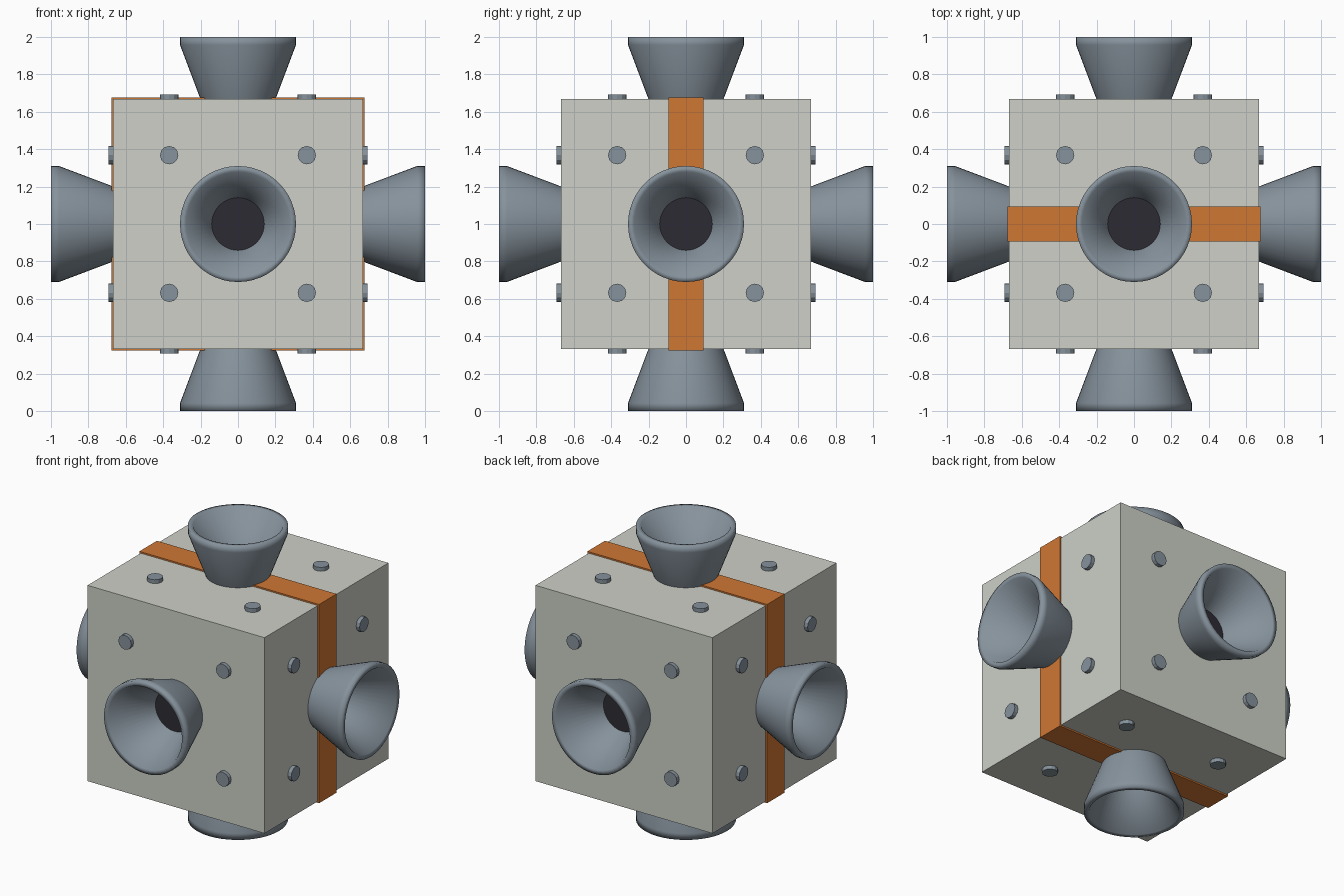
import bpy, bmesh, math
from mathutils import Matrix, Vector

if "Cube" in bpy.data.objects:
    bpy.data.objects.remove(bpy.data.objects["Cube"])


def material(name, rgb):
    m = bpy.data.materials.new(name)
    lin = [(c / 255 / 12.92) if c < 11 else ((c / 255 + 0.055) / 1.055) ** 2.4 for c in rgb]
    m.diffuse_color = (*lin, 1)
    m.use_nodes = True
    m.node_tree.nodes["Principled BSDF"].inputs["Base Color"].default_value = m.diffuse_color
    return m


BODY = material("pale grey", (205, 208, 199))
STEEL = material("blue grey", (134, 146, 156))
ORANGE = material("orange", (208, 119, 52))
DARK = material("dark throat", (45, 43, 52))

CENTRE = Vector((0, 0, 1))
HALF = 0.667


def finish(name, bm, mat, matrix=Matrix(), smooth=False):
    bmesh.ops.recalc_face_normals(bm, faces=bm.faces)
    me = bpy.data.meshes.new(name)
    bm.to_mesh(me)
    bm.free()
    me.materials.append(mat)
    for p in me.polygons:
        p.use_smooth = smooth
    ob = bpy.data.objects.new(name, me)
    ob.matrix_world = matrix
    bpy.context.collection.objects.link(ob)
    return ob


def box(name, size, mat):
    bm = bmesh.new()
    bmesh.ops.create_cube(bm, size=1)
    bmesh.ops.scale(bm, vec=size, verts=bm.verts)
    return finish(name, bm, mat, Matrix.Translation(CENTRE))


def disc(bm, radius, z0, z1, sides, x=0, y=0):
    bmesh.ops.create_cone(bm, cap_ends=True, segments=sides, radius1=radius, radius2=radius,
                          depth=z1 - z0, matrix=Matrix.Translation((x, y, (z0 + z1) / 2)))


def lathe(bm, profile, sides):
    rings = []
    for r, z in profile:
        rings.append([bm.verts.new((r * math.cos(2 * math.pi * i / sides),
                                    r * math.sin(2 * math.pi * i / sides), z))
                      for i in range(sides)])
    for a, b in zip(rings, rings[1:]):
        for i in range(sides):
            j = (i + 1) % sides
            bm.faces.new((a[i], a[j], b[j], b[i]))


# Cube body and the raised band wrapped around it
box("cube_body", (2 * HALF, 2 * HALF, 2 * HALF), BODY)
box("wrap_band", (1.354, 0.188, 1.354), ORANGE)

# Flared nozzle: outer cone, lip, inner cone
NOZZLE = [(0.194, 0.65), (0.31, 0.957), (0.31, 1.0), (0.278, 1.0), (0.138, 0.682)]

# One nozzle, throat disc and four bolts on every side of the cube
SIDES = {"top": (0, 0, 1), "bottom": (0, 0, -1), "right": (1, 0, 0),
         "left": (-1, 0, 0), "front": (0, -1, 0), "back": (0, 1, 0)}
for side, d in SIDES.items():
    turn = Vector((0, 0, 1)).rotation_difference(Vector(d)).to_matrix().to_4x4()
    if side == "bottom":
        turn = Matrix.Rotation(math.pi, 4, 'X')
    place = Matrix.Translation(CENTRE) @ turn

    bm = bmesh.new()
    lathe(bm, NOZZLE, 48)
    finish(side + "_nozzle", bm, STEEL, place, smooth=True)

    bm = bmesh.new()
    disc(bm, 0.142, 0.66, 0.688, 48)
    finish(side + "_throat", bm, DARK, place)

    bm = bmesh.new()
    for x in (-0.368, 0.368):
        for y in (-0.368, 0.368):
            disc(bm, 0.049, 0.65, 0.693, 12, x, y)
    finish(side + "_bolts", bm, STEEL, place)
